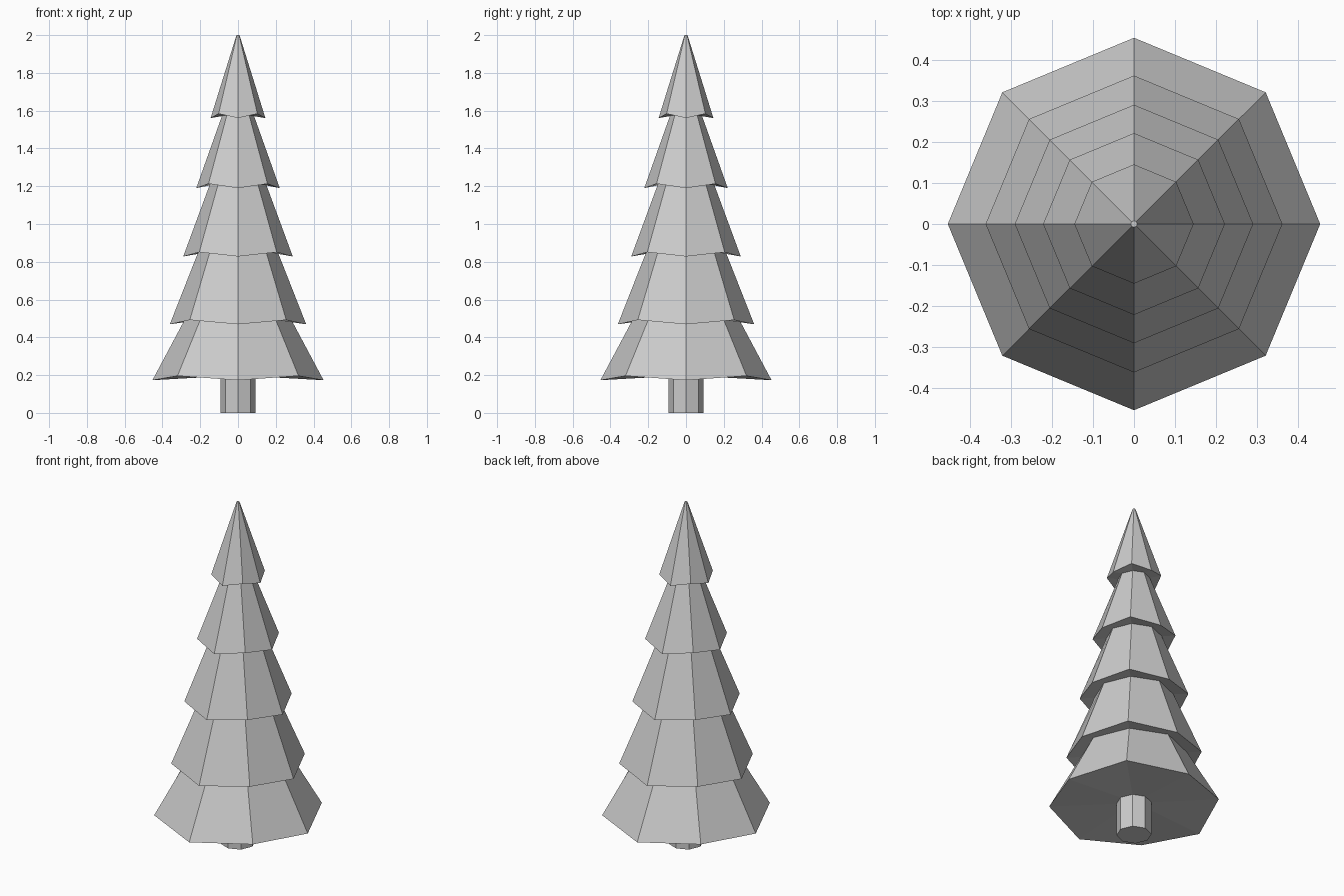
import bpy, bmesh
from math import cos, sin, pi

if "Cube" in bpy.data.objects:
    bpy.data.objects.remove(bpy.data.objects["Cube"])

SIDES = 8


def loft(name, rings, cap_start=True):
    """Join octagonal rings (radius, z, lift of the diagonal corners) into one skin."""
    bm = bmesh.new()
    loops = []
    for r, z, lift in rings:
        loops.append([bm.verts.new((r * cos(2 * pi * i / SIDES),
                                    r * sin(2 * pi * i / SIDES),
                                    z + lift * (i % 2))) for i in range(SIDES)])
    for a, b in zip(loops, loops[1:]):
        for i in range(SIDES):
            j = (i + 1) % SIDES
            bm.faces.new((a[i], a[j], b[j], b[i]))
    if cap_start:
        bm.faces.new(loops[0][::-1])
    bm.faces.new(loops[-1])
    bmesh.ops.recalc_face_normals(bm, faces=bm.faces)
    mesh = bpy.data.meshes.new(name)
    bm.to_mesh(mesh)
    bm.free()
    obj = bpy.data.objects.new(name, mesh)
    bpy.context.collection.objects.link(obj)
    return obj


# Trunk
loft("trunk", [(0.093, 0, 0), (0.093, 0.2, 0)])

# Branch tiers, bottom to top: skirt radius, skirt height, top radius, top height
tiers = [
    (0.453, 0.173, 0.283, 0.492),
    (0.361, 0.469, 0.21, 0.853),
    (0.29, 0.828, 0.148, 1.213),
    (0.221, 1.19, 0.084, 1.575),
    (0.145, 1.561, 0.008, 2.0),
]

# Foliage: each skirt folds back under to the top of the tier below
rings = [(0.093, 0.195, 0)]
for r, z, top_r, top_z in tiers:
    rings += [(r, z, 0.023), (top_r, top_z, 0)]
loft("foliage", rings, cap_start=False)
